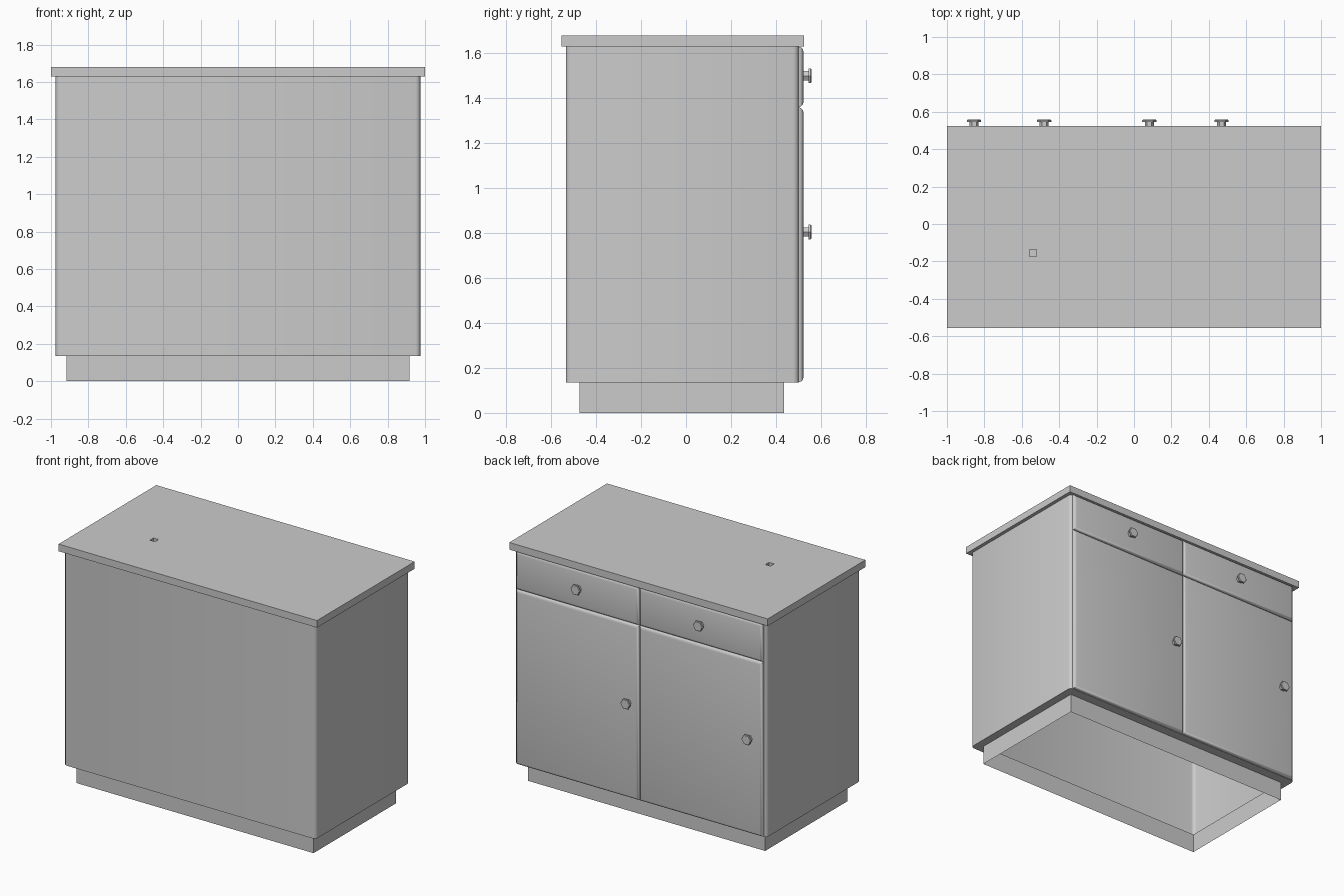
import bpy, bmesh, math
from mathutils import Vector

if "Cube" in bpy.data.objects:
    bpy.data.objects.remove(bpy.data.objects["Cube"])


def finish(bm, name, angle=None):
    bmesh.ops.recalc_face_normals(bm, faces=bm.faces)
    mesh = bpy.data.meshes.new(name)
    bm.to_mesh(mesh)
    bm.free()
    ob = bpy.data.objects.new(name, mesh)
    bpy.context.collection.objects.link(ob)
    if angle:
        bpy.ops.object.select_all(action='DESELECT')
        ob.select_set(True)
        bpy.context.view_layer.objects.active = ob
        bpy.ops.object.shade_smooth_by_angle(angle=math.radians(angle))
    return ob


def box(x0, x1, y0, y1, z0, z1):
    bm = bmesh.new()
    bmesh.ops.create_cube(bm, size=1)
    for v in bm.verts:
        v.co = ((x0 + x1) / 2 + v.co.x * (x1 - x0),
                (y0 + y1) / 2 + v.co.y * (y1 - y0),
                (z0 + z1) / 2 + v.co.z * (z1 - z0))
    return bm


def face_towards(bm, direction):
    bm.normal_update()
    return max(bm.faces, key=lambda f: f.normal.dot(Vector(direction)))


def inset_to(bm, face, x0, x1, y0, y1):
    # inset a horizontal face to an exact rectangle
    bmesh.ops.inset_region(bm, faces=[face], thickness=0.02)
    c = face.calc_center_median()
    for v in face.verts:
        v.co.x = x0 if v.co.x < c.x else x1
        v.co.y = y0 if v.co.y < c.y else y1


def push(bm, face, dz):
    new = bmesh.ops.extrude_discrete_faces(bm, faces=[face])["faces"][0]
    for v in new.verts:
        v.co.z += dz
    return new


# cabinet shell with plinth: hollow, open underneath, closed above by the worktop
Z_BODY, Z_TOP = 0.135, 1.63
bm = box(-0.975, 0.975, -0.535, 0.502, Z_BODY, Z_TOP)
corners = [e for e in bm.edges
           if abs(e.verts[0].co.z - e.verts[1].co.z) > 0.5]
bottom = face_towards(bm, (0, 0, -1))
top = face_towards(bm, (0, 0, 1))
inset_to(bm, bottom, -0.917, 0.917, -0.475, 0.435)
bottom = push(bm, bottom, -Z_BODY)
bmesh.ops.delete(bm, geom=[bottom, top], context='FACES_ONLY')
bmesh.ops.bevel(bm, geom=corners, offset=0.025, segments=3,
                profile=0.5, affect='EDGES')
finish(bm, "cabinet_body", 40)

# worktop with small square drain hole
bm = box(-1, 1, -0.555, 0.525, Z_TOP, 1.68)
top = face_towards(bm, (0, 0, 1))
inset_to(bm, top, -0.56, -0.52, -0.175, -0.135)
push(bm, top, -0.03)
finish(bm, "worktop")


# drawer and door fronts with rounded outer edges
def front(name, x0, x1, z0, z1):
    bm = box(x0, x1, 0.495, 0.522, z0, z1)
    edges = list(face_towards(bm, (0, 1, 0)).edges)
    bmesh.ops.bevel(bm, geom=edges, offset=0.02, segments=3,
                    profile=0.5, affect='EDGES')
    finish(bm, name, 40)


for side, x0, x1 in (("left", 0.001, 0.955), ("right", -0.955, -0.001)):
    front(side + "_drawer_front", x0, x1, 1.361, 1.629)
    front(side + "_door", x0, x1, 0.137, 1.359)


# six-sided knobs: stem and flared cap
def knob(name, x, z):
    profile = [(0.024, 0.515), (0.024, 0.545), (0.038, 0.546),
               (0.038, 0.554), (0.034, 0.558)]
    bm = bmesh.new()
    rings = [[bm.verts.new((x + r * math.cos(i * math.pi / 3), y,
                            z + r * math.sin(i * math.pi / 3)))
              for i in range(6)] for r, y in profile]
    for a, b in zip(rings, rings[1:]):
        for i in range(6):
            j = (i + 1) % 6
            bm.faces.new((a[i], a[j], b[j], b[i]))
    bm.faces.new(rings[0])
    bm.faces.new(rings[-1])
    finish(bm, name)


for name, x, z in (("left_drawer_knob", 0.468, 1.5),
                   ("right_drawer_knob", -0.48, 1.5),
                   ("left_door_knob", 0.082, 0.805),
                   ("right_door_knob", -0.855, 0.805)):
    knob(name, x, z)
